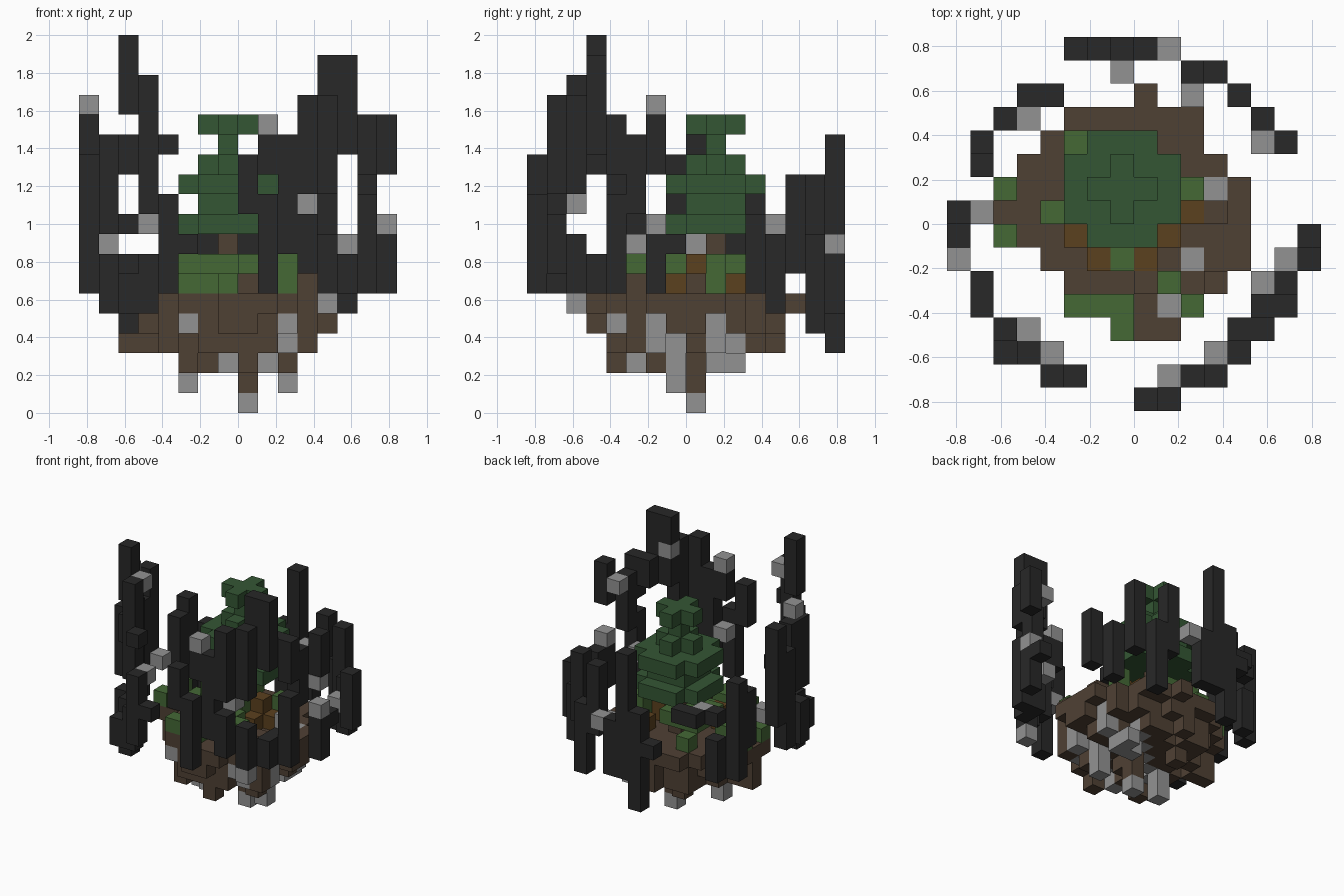
import bpy, bmesh, math
from mathutils import Vector

cube = bpy.data.objects.get("Cube")
if cube:
    bpy.data.objects.remove(cube, do_unlink=True)

V = 2 / 19  # edge length of one block


def material(name, r, g, b):
    m = bpy.data.materials.new(name)
    m.use_nodes = True
    m.diffuse_color = (r, g, b, 1)
    m.node_tree.nodes["Principled BSDF"].inputs["Base Color"].default_value = (r, g, b, 1)
    return m


black = material("black stone", .021, .021, .021)
grey = material("grey stone", .29, .29, .29)
soil = material("brown soil", .078, .052, .034)
leaf = material("dark green leaves", .034, .094, .034)
grass = material("light green grass", .058, .138, .036)
ochre = material("ochre wood", .105, .052, .013)

SIDES = [Vector(d) for d in ((1, 0, 0), (-1, 0, 0), (0, 1, 0), (0, -1, 0), (0, 0, 1), (0, 0, -1))]


def blocks(name, cells, mat):
    """Join unit blocks into one object, keeping only the outer faces."""
    cells = set(cells)
    bm = bmesh.new()
    for cell in cells:
        centre = Vector(cell) + Vector((.5, .5, .5))
        for n in SIDES:
            if tuple(int(a + b) for a, b in zip(cell, n)) in cells:
                continue
            u = Vector((n.y, n.z, n.x))
            w = n.cross(u)
            corners = [centre + (n + u * p + w * q) / 2
                       for p, q in ((-1, -1), (1, -1), (1, 1), (-1, 1))]
            bm.faces.new([bm.verts.new(c * V) for c in corners])
    bmesh.ops.remove_doubles(bm, verts=bm.verts, dist=V / 100)
    mesh = bpy.data.meshes.new(name)
    bm.to_mesh(mesh)
    bm.free()
    mesh.materials.append(mat)
    bpy.context.collection.objects.link(bpy.data.objects.new(name, mesh))


def posts(name, runs, mat=black):
    """Each run is a column: x, y, lowest and highest block."""
    blocks(name, [(x, y, z) for x, y, low, high in runs for z in range(low, high + 1)], mat)


# Ground plan of the island, back row first: b soil, B raised soil, g grass, o wood, s stone
plan = ["......b....",
        "...bbbbbb..",
        "..bgbbbbb..",
        ".bbbbbbbbb.",
        "gbbbbBbbgsb",
        "bbgbbBbboBb",
        "gbbobBbobbb",
        "..bbogobsbb",
        "...bbbBgbB.",
        "...gggbsg..",
        ".....gbb..."]
ground, tufts, wood, rocks = [], [], [], []
for row, line in enumerate(plan):
    for col, kind in enumerate(line):
        if kind == ".":
            continue
        x, y = col - 6, 5 - row
        r = math.hypot(x + .5, y + .5)
        # uneven underside: stepped by distance, with pockets and stone tips
        low = 5 if r > 4.7 else 4 if r > 4.2 else 3
        if r < 4 and (x * 5 + y * 3) % 4 == 0:
            low = 4
        ground += [(x, y, z) for z in range(low, 6)]
        if r < 3.4 and (x * 3 + y * 5) % 4 == 1:
            rocks.append((x, y, low))
        if kind == "s":
            rocks.append((x, y, 5))
        elif kind == "B":
            ground.append((x, y, 6))
        elif kind == "g":
            tufts.append((x, y, 6))
        elif kind == "o":
            wood.append((x, y, 6))

# Hanging tips below the island
for x, y, low in ((0, 0, 1), (-3, -3, 2), (2, -2, 2), (-2, 2, 2), (0, -4, 2), (-1, 4, 3),
                  (3, -3, 3), (-6, 0, 3), (-5, 0, 3), (-3, 3, 3), (-1, -2, 2), (0, -1, 2)):
    ground += [(x, y, z) for z in range(low, 5)]
rocks += [(0, 0, 0), (-3, -1, 1), (2, -1, 1), (-3, -1, 2), (2, -1, 2),
          (-1, -3, 2), (1, 1, 2), (2, 1, 2), (2, 2, 2)]
# Stones set into the island's sides
rocks += [(-3, -4, 4), (2, -4, 4), (2, -3, 3), (1, -3, 3),
          (3, -2, 4), (3, -2, 3), (3, 1, 4), (3, 1, 3)]
# Taller grass and low foliage round the trunk
tufts += [(2, -4, 7), (2, 1, 7), (1, -3, 7), (0, -1, 7)]
tufts += [(x, y, 7) for x in (-3, -2, -1) for y in (0, 1, 2) if (x, y) != (-1, 1)]
wood += [(1, 0, 6), (1, 0, 7), (1, 2, 6)]

blocks("island_soil", set(ground) - set(rocks), soil)
blocks("island_stones", rocks, grey)
blocks("grass_tufts", tufts, grass)
blocks("wooden_roots", wood, ochre)

# Tree: trunk with alternating wide and narrow tiers of leaves
posts("tree_trunk", [(-1, 1, 6, 8)], soil)


def tier(z, reach, trim):
    span = range(-reach, reach + 1)
    return [(i - 1, j + 1, z) for i in span for j in span if abs(i) + abs(j) <= trim]


blocks("tree_leaves", tier(9, 2, 3) + tier(10, 1, 2) + tier(11, 2, 3)
       + tier(12, 1, 1) + tier(13, 0, 0) + tier(14, 1, 1), leaf)

# Broken ring of floating wall pieces
posts("wall_front_left", [(-6, -5, 15, 18), (-6, -5, 12, 13), (-6, -5, 4, 7), (-6, -6, 5, 6),
                          (-5, -6, 10, 16), (-5, -6, 5, 7), (-4, -7, 6, 10),
                          (-4, -7, 13, 13), (-3, -7, 8, 8)])
posts("wall_front", [(0, -8, 10, 12), (1, -8, 6, 10), (1, -7, 12, 13), (2, -7, 8, 13),
                     (3, -7, 11, 15), (3, -7, 7, 9)])
posts("wall_front_right", [(4, -6, 11, 15), (4, -6, 6, 8), (4, -5, 13, 14), (4, -5, 16, 17),
                           (5, -5, 13, 17), (5, -5, 6, 7), (5, -4, 13, 14), (5, -4, 6, 7)])
posts("wall_right", [(6, -4, 6, 10), (6, -4, 12, 14), (6, -3, 10, 13), (7, -2, 12, 14),
                     (7, -1, 8, 8), (7, -2, 6, 8)])
posts("wall_back_right", [(6, 3, 6, 9), (5, 4, 5, 8), (4, 5, 7, 11), (3, 6, 4, 8), (2, 6, 7, 11)])
posts("wall_back", [(0, 7, 5, 8), (-1, 7, 5, 13), (-2, 7, 3, 9), (-3, 7, 7, 7)])
posts("wall_back_left", [(-4, 5, 9, 9), (-5, 5, 9, 9), (-6, 4, 9, 9), (-6, 4, 5, 7),
                         (-7, 3, 5, 11), (-7, 2, 7, 10)])
posts("wall_left", [(-8, 0, 8, 14), (-8, -1, 6, 12), (-7, -3, 9, 13), (-7, -4, 9, 13),
                    (-7, -4, 5, 7)])

# Loose grey stones among the wall pieces
blocks("loose_stones", [(-8, -2, 15), (-7, 0, 8), (-5, 4, 9), (-5, -5, 16), (-4, -6, 10),
                        (1, -7, 14), (1, -7, 9), (3, -6, 10), (4, -6, 5), (4, -5, 15),
                        (5, -3, 8), (6, -2, 13), (7, -2, 9), (5, 3, 7), (2, 5, 7),
                        (1, 7, 8), (-1, 6, 8)], grey)
